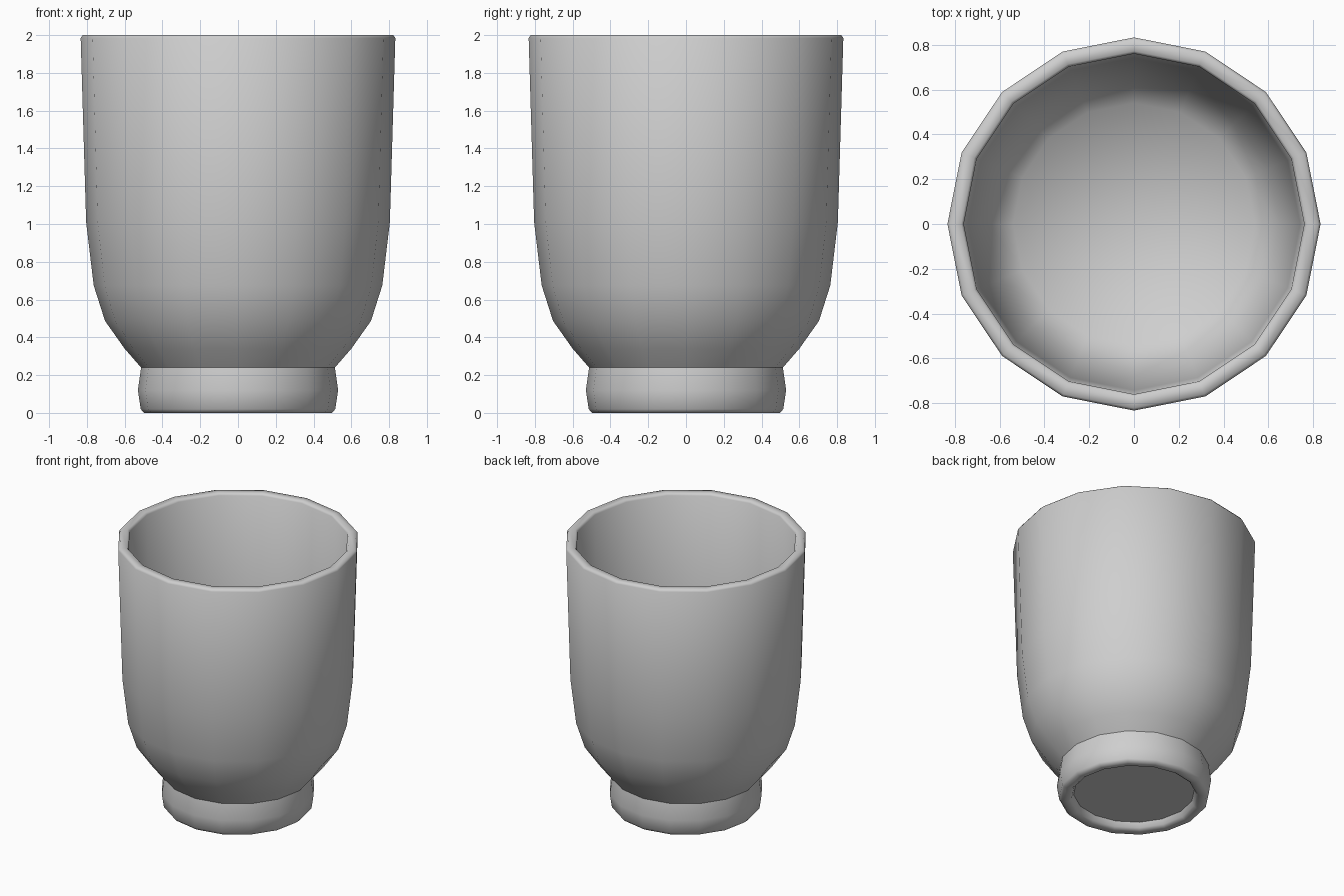
import bpy, bmesh, math
from mathutils import Vector

if "Cube" in bpy.data.objects:
    bpy.data.objects.remove(bpy.data.objects["Cube"], do_unlink=True)

SIDES = 16
GREY = (0.62, 0.62, 0.62, 1)

clay = bpy.data.materials.new("plain_grey")
clay.use_nodes = True
clay.diffuse_color = GREY
clay.node_tree.nodes["Principled BSDF"].inputs["Base Color"].default_value = GREY


def lathe(name, profile):
    """Turn an (r, z) profile around the z axis."""
    bm = bmesh.new()
    verts = [bm.verts.new((r, 0, z)) for r, z in profile]
    edges = [bm.edges.new(pair) for pair in zip(verts, verts[1:])]
    bmesh.ops.spin(bm, geom=verts + edges, cent=Vector(), axis=(0, 0, 1),
                   angle=math.tau, steps=SIDES)
    bmesh.ops.remove_doubles(bm, verts=bm.verts, dist=0.0005)
    bmesh.ops.recalc_face_normals(bm, faces=bm.faces)
    mesh = bpy.data.meshes.new(name)
    bm.to_mesh(mesh)
    bm.free()
    mesh.materials.append(clay)
    obj = bpy.data.objects.new(name, mesh)
    bpy.context.collection.objects.link(obj)
    bpy.ops.object.select_all(action="DESELECT")
    obj.select_set(True)
    bpy.context.view_layer.objects.active = obj
    bpy.ops.object.shade_smooth_by_angle(angle=math.radians(60))


# Cup wall: outer curve, rounded rim, inner curve, floor
lathe("cup_body", [
    (0.513, 0.24), (0.60, 0.34), (0.704, 0.487), (0.764, 0.675),
    (0.804, 1.01), (0.833, 1.985), (0.822, 2.0),
    (0.772, 2.0), (0.76, 1.985), (0.742, 1.02), (0.706, 0.69),
    (0.65, 0.52), (0.54, 0.36), (0, 0.36),
])

# Foot ring with a shallow recess underneath, meeting the cup at its top edge
lathe("foot_ring", [
    (0, 0.05), (0.415, 0.05), (0.43, 0.015), (0.45, 0), (0.498, 0),
    (0.515, 0.02), (0.53, 0.12), (0.513, 0.24),
])
